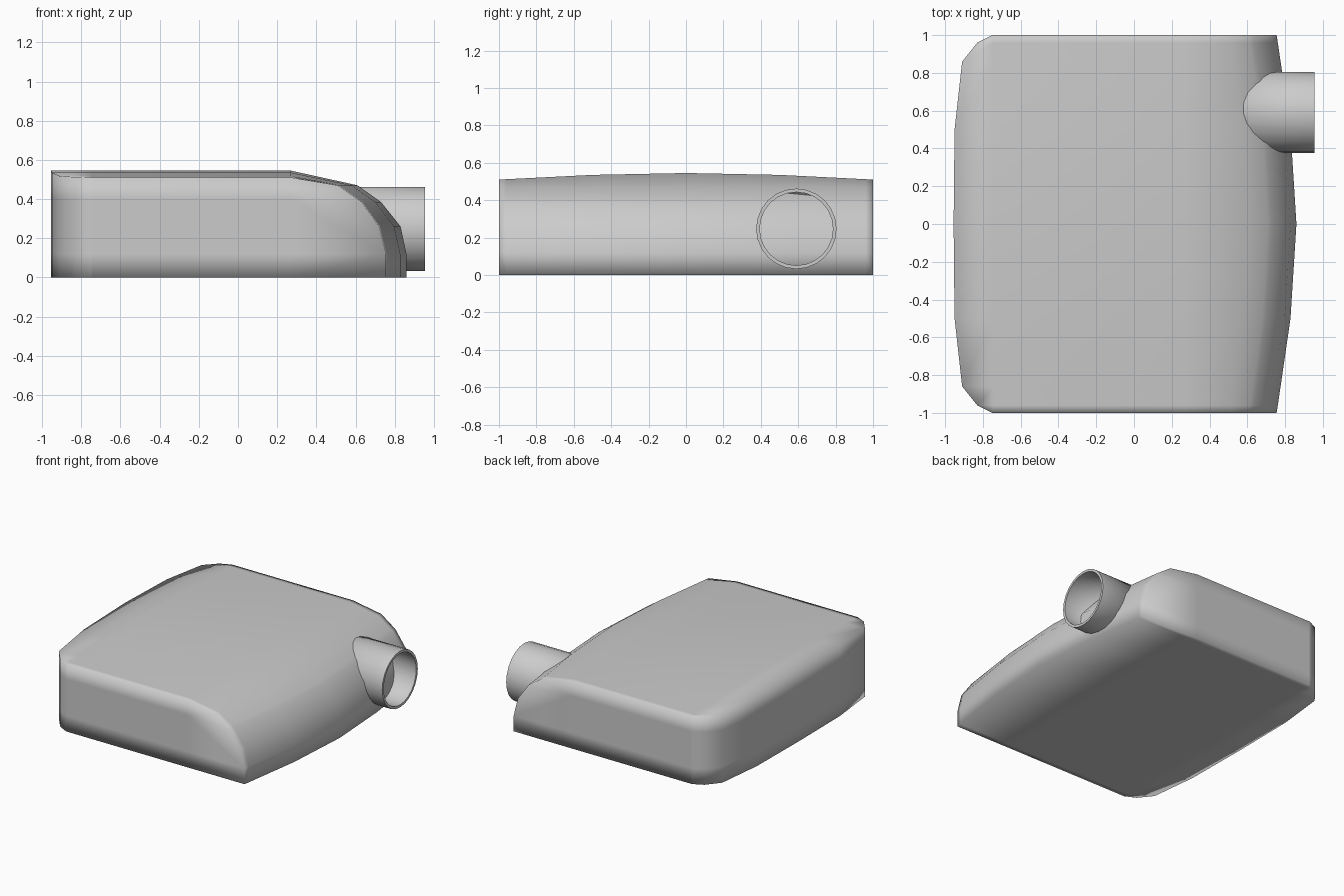
import bpy
import bmesh
import math
from mathutils import Vector

cube = bpy.data.objects.get("Cube")
if cube:
    bpy.data.objects.remove(cube, do_unlink=True)

grey = bpy.data.materials.new("plain_grey")
grey.use_nodes = True
colour = (0.6, 0.6, 0.6, 1)
grey.diffuse_color = colour
grey.node_tree.nodes["Principled BSDF"].inputs["Base Color"].default_value = colour


def finish(bm, name):
    bmesh.ops.recalc_face_normals(bm, faces=bm.faces)
    for face in bm.faces:
        face.smooth = True
    mesh = bpy.data.meshes.new(name)
    bm.to_mesh(mesh)
    bm.free()
    mesh.materials.append(grey)
    obj = bpy.data.objects.new(name, mesh)
    bpy.context.collection.objects.link(obj)
    return obj


def loft(bm, rings, closed=False):
    count = len(rings[0])
    pairs = list(zip(rings, rings[1:]))
    if closed:
        pairs.append((rings[-1], rings[0]))
    for a, b in pairs:
        for i in range(count):
            j = (i + 1) % count
            bm.faces.new((a[i], a[j], b[j], b[i]))


# Body: cross-sections along y, each (y, left x, top z, bulge of the right side)
half = [(0, -0.955, 0.545, 1), (0.5, -0.95, 0.535, 0.7),
        (0.86, -0.91, 0.517, 0.2), (0.96, -0.83, 0.512, 0.06), (1, -0.75, 0.51, 0)]
stations = [(-y, x, z, b) for y, x, z, b in reversed(half[1:])] + half
# Rounded right side: (x at the ends, x at the middle, z)
shoulder = [(0.51, 0.61, 0.47), (0.63, 0.73, 0.385), (0.72, 0.83, 0.26),
            (0.755, 0.86, 0.12), (0.755, 0.86, 0)]

bm = bmesh.new()
rings = []
for y, left, top, bulge in stations:
    points = [(left, y, 0), (left, y, top), (0.27, y, top)]
    points += [(a + (b - a) * bulge, y, z) for a, b, z in shoulder]
    rings.append([bm.verts.new(p) for p in points])
loft(bm, rings)
bm.faces.new(rings[0])
bm.faces.new(rings[-1])

# Extra loops that keep the rounding close to the edges
for axis, place in (("Z", 0.12), ("Z", 0.4), ("X", -0.745), ("X", 0.27)):
    normal = Vector((axis == "X", 0, axis == "Z"))
    bmesh.ops.bisect_plane(bm, geom=bm.verts[:] + bm.edges[:] + bm.faces[:],
                           dist=0.001, plane_co=normal * place, plane_no=normal)
finish(bm, "body")

# Spout: a hollow tube on the right side, with a floor inside
SIDES = 24
profile = [(0.45, 0.215), (0.955, 0.215), (0.955, 0.196), (0.62, 0.196)]
bm = bmesh.new()
rings = []
for x, radius in profile:
    angles = [math.tau * i / SIDES for i in range(SIDES)]
    rings.append([bm.verts.new((x, 0.59 + radius * math.cos(t), 0.247 + radius * math.sin(t)))
                  for t in angles])
loft(bm, rings)
for ring, x in ((rings[0], 0.45), (rings[-1], 0.62)):
    centre = bm.verts.new((x, 0.59, 0.247))
    for i in range(SIDES):
        bm.faces.new((ring[i], ring[(i + 1) % SIDES], centre))
for edge in bm.edges:
    if all(v.co.x > 0.95 for v in edge.verts):
        edge.smooth = False
finish(bm, "spout")
